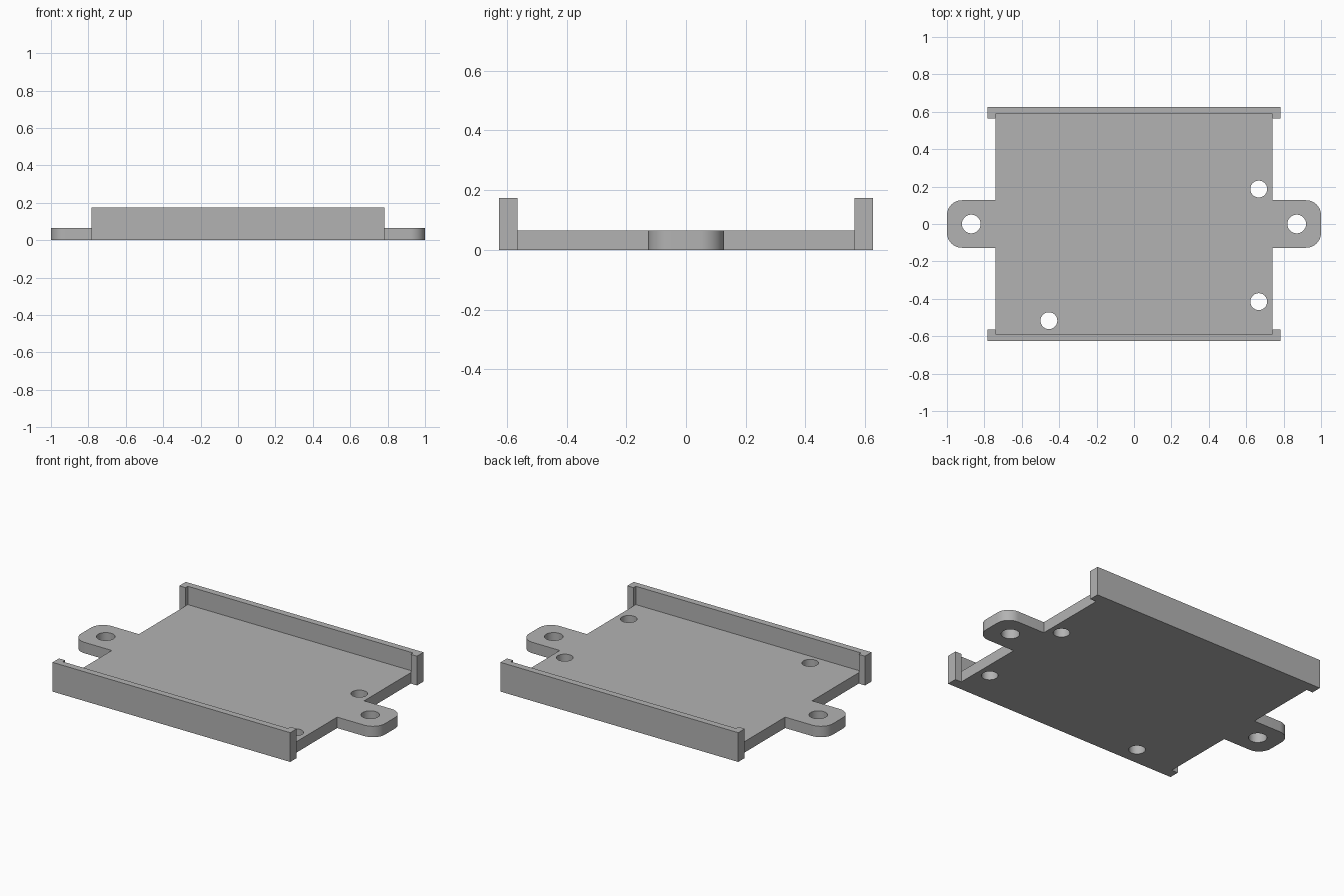
import bpy
import bmesh
from math import cos, sin, pi, radians

if "Cube" in bpy.data.objects:
    bpy.data.objects.remove(bpy.data.objects["Cube"], do_unlink=True)

PLATE_X, PLATE_H = 0.741, 0.065
WALL_X, WALL_H = 0.782, 0.174
WALL_OUT, WALL_IN, LIP_Y = 0.626, 0.587, 0.565
TAB_Y, TAB_R = 0.127, 0.08

grey = bpy.data.materials.new("plain grey")
grey.use_nodes = True
colour = (0.45, 0.45, 0.45, 1)
grey.diffuse_color = colour
grey.node_tree.nodes["Principled BSDF"].inputs["Base Color"].default_value = colour


def prisms(name, outlines, z0, z1):
    """One object of closed outlines, each extruded from z0 to z1."""
    bm = bmesh.new()
    for outline in outlines:
        face = bm.faces.new([bm.verts.new((x, y, z0)) for x, y in outline])
        out = bmesh.ops.extrude_face_region(bm, geom=[face])
        verts = [v for v in out["geom"] if isinstance(v, bmesh.types.BMVert)]
        bmesh.ops.translate(bm, vec=(0, 0, z1 - z0), verts=verts)
    bmesh.ops.recalc_face_normals(bm, faces=bm.faces)
    mesh = bpy.data.meshes.new(name)
    bm.to_mesh(mesh)
    bm.free()
    mesh.materials.append(grey)
    obj = bpy.data.objects.new(name, mesh)
    bpy.context.collection.objects.link(obj)
    return obj


def arc(cx, cy, r, start, end, steps):
    angles = [start + (end - start) * i / steps for i in range(steps + 1)]
    return [(cx + r * cos(a), cy + r * sin(a)) for a in angles]


def flip_x(points):
    return [(-x, y) for x, y in reversed(points)]


def flip_y(points):
    return [(x, -y) for x, y in reversed(points)]


# Base plate with a rounded mounting tab on each side
quarter = arc(1 - TAB_R, TAB_Y - TAB_R, TAB_R, 0, pi / 2, 12)[0:]
quarter += [(PLATE_X, TAB_Y), (PLATE_X, (WALL_IN + WALL_OUT) / 2)]
half = quarter + flip_x(quarter)
plate = prisms("mounting_plate", [half + flip_y(half)], 0, PLATE_H)

# Front and back walls with short inward lips at their ends
half_wall = [(WALL_X, WALL_OUT), (WALL_X, LIP_Y), (PLATE_X, LIP_Y), (PLATE_X, WALL_IN)]
back = half_wall + flip_x(half_wall)
walls = prisms("side_walls", [back, flip_y(back)], 0, WALL_H)

# Screw holes
holes = [(-0.87, 0, 0.05), (0.87, 0, 0.05), (0.667, 0.187, 0.045),
         (0.667, -0.415, 0.045), (-0.455, -0.517, 0.045)]
circles = [arc(x, y, r, 0, 2 * pi, 40)[:-1] for x, y, r in holes]
cutter = prisms("hole_cutter", circles, -0.1, 0.3)

for helper, operation in ((walls, "UNION"), (cutter, "DIFFERENCE")):
    mod = plate.modifiers.new(helper.name, "BOOLEAN")
    mod.object = helper
    mod.operation = operation
    mod.solver = "EXACT"

bpy.context.view_layer.objects.active = plate
plate.select_set(True)
for mod in list(plate.modifiers):
    bpy.ops.object.modifier_apply(modifier=mod.name)
for helper in (walls, cutter):
    bpy.data.objects.remove(helper, do_unlink=True)
bpy.ops.object.shade_smooth_by_angle(angle=radians(30))
